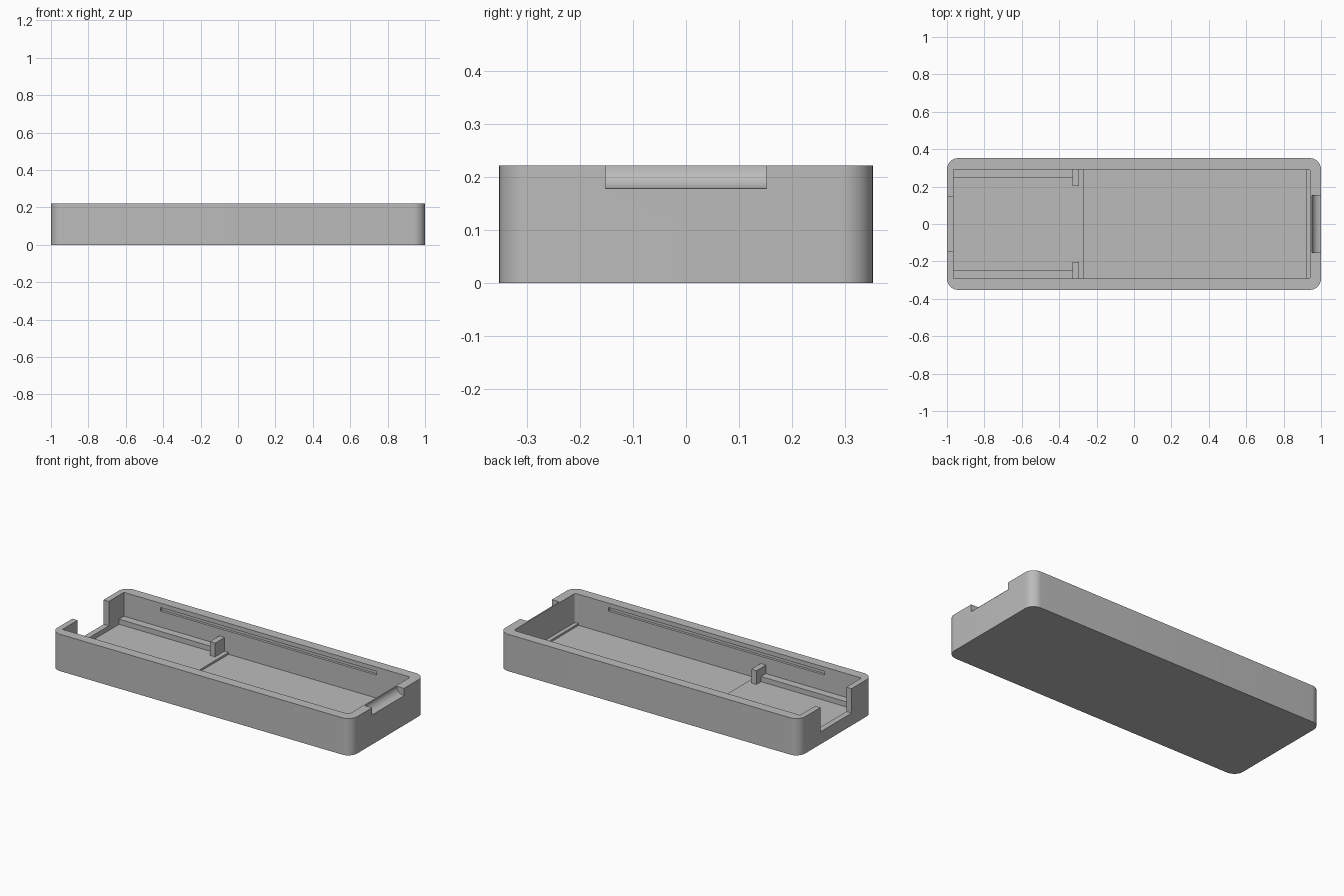
import bpy
import bmesh
import math

if "Cube" in bpy.data.objects:
    bpy.data.objects.remove(bpy.data.objects["Cube"], do_unlink=True)

grey = bpy.data.materials.new("plain grey")
grey.use_nodes = True
grey.diffuse_color = (0.5, 0.5, 0.5, 1)
grey.node_tree.nodes["Principled BSDF"].inputs["Base Color"].default_value = (0.5, 0.5, 0.5, 1)

HEIGHT = 0.222
HALF_WIDTH = 0.352
WALL_Y = 0.292      # inner face of the long walls
FLOOR = 0.047
ABOVE = 0.3         # cutters end above the rim


def box(name, x, y, z, radius=0, round_if=lambda v: True):
    """Box from (min, max) ranges, with chosen upright edges rounded."""
    bm = bmesh.new()
    bmesh.ops.create_cube(bm, size=1)
    for v in bm.verts:
        v.co = [r[0] if c < 0 else r[1] for c, r in zip(v.co, (x, y, z))]
    if radius:
        upright = [e for e in bm.edges
                   if abs(e.verts[0].co.z - e.verts[1].co.z) > 0.01 and round_if(e.verts[0].co)]
        bmesh.ops.bevel(bm, geom=upright, offset=radius, segments=12,
                        profile=0.5, affect='EDGES')
    return finish(name, bm)


def finish(name, bm):
    mesh = bpy.data.meshes.new(name)
    bm.to_mesh(mesh)
    bm.free()
    mesh.materials.append(grey)
    obj = bpy.data.objects.new(name, mesh)
    bpy.context.collection.objects.link(obj)
    return obj


def select(obj):
    bpy.ops.object.select_all(action='DESELECT')
    obj.select_set(True)
    bpy.context.view_layer.objects.active = obj


def cut(target, cutter):
    cutter.hide_render = True
    mod = target.modifiers.new("cut", 'BOOLEAN')
    mod.operation = 'DIFFERENCE'
    mod.solver = 'EXACT'
    mod.object = cutter
    select(target)
    bpy.ops.object.modifier_apply(modifier=mod.name)
    bpy.data.objects.remove(cutter, do_unlink=True)


# Outer tray body with rounded corners
tray = box("tray", (-1, 1), (-HALF_WIDTH, HALF_WIDTH), (0, HEIGHT), 0.06)

# Main cavity, rounded at its +x end, then the slightly deeper floor pocket
cut(tray, box("cavity", (-0.965, 0.944), (-WALL_Y, WALL_Y), (FLOOR, ABOVE),
              0.015, lambda co: co.x > 0))
cut(tray, box("floor_pocket", (-0.267, 0.92), (-WALL_Y, WALL_Y), (0.035, 0.1)))

# Open notch in the -x end wall
cut(tray, box("end_notch", (-1.1, -0.95), (-0.148, 0.148), (0.075, ABOVE)))

# Concave finger scoop on the outer rim of the +x end
bm = bmesh.new()
rim = bmesh.ops.create_circle(bm, cap_ends=True, segments=64, radius=1)["verts"]
for v in rim:
    v.co = (1 + 0.048 * v.co.x, -0.152, HEIGHT + 0.044 * v.co.y)
ext = bmesh.ops.extrude_face_region(bm, geom=bm.faces[:])["geom"]
bmesh.ops.translate(bm, vec=(0, 0.304, 0),
                    verts=[g for g in ext if isinstance(g, bmesh.types.BMVert)])
bmesh.ops.recalc_face_normals(bm, faces=bm.faces[:])
cut(tray, finish("finger_scoop", bm))

for side, label in ((1, "back"), (-1, "front")):
    def span(a, b):
        return sorted((side * a, side * b))

    # Long lid groove in the inner wall
    cut(tray, box("lid_groove", (-0.72, 0.72), span(0.28, WALL_Y + 0.015), (0.174, 0.196)))

    # Support rail along the wall and the stop post at its end
    box(label + "_rail", (-0.97, -0.328), span(0.246, WALL_Y + 0.005), (0.04, 0.078))
    box(label + "_post", (-0.328, -0.294), span(0.202, WALL_Y + 0.005), (0.04, 0.13))

select(tray)
bpy.ops.object.shade_smooth_by_angle(angle=math.radians(30))
